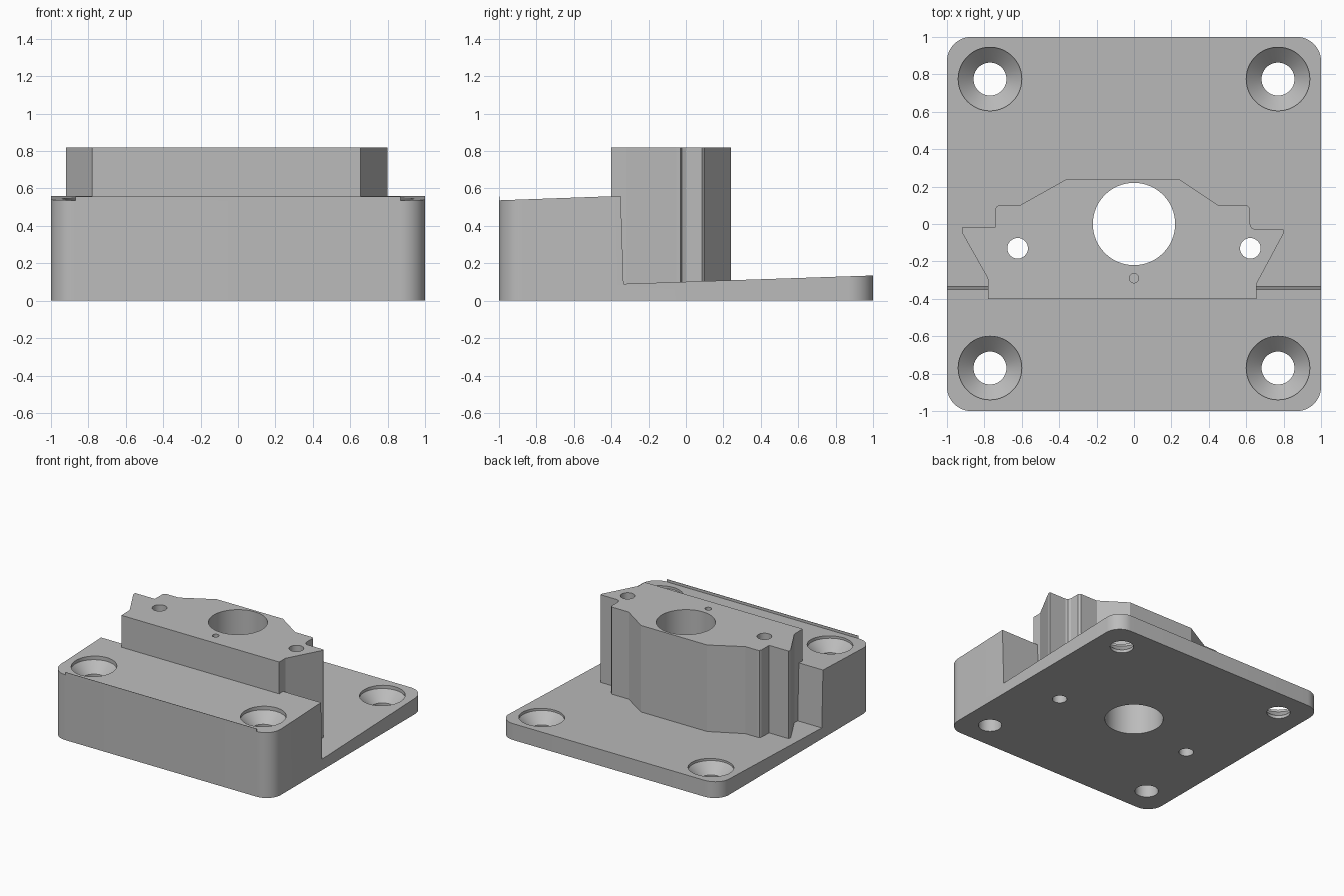
import bpy, bmesh, math
from mathutils import Vector

cube = bpy.data.objects.get("Cube")
if cube:
    bpy.data.objects.remove(cube, do_unlink=True)

grey = bpy.data.materials.new("plain grey")
grey.use_nodes = True
colour = (0.5, 0.5, 0.5, 1)
grey.diffuse_color = colour
grey.node_tree.nodes["Principled BSDF"].inputs["Base Color"].default_value = colour


def prism(name, points, offset):
    """Extrude a planar outline along an offset vector."""
    bm = bmesh.new()
    face = bm.faces.new([bm.verts.new(p) for p in points])
    new = bmesh.ops.extrude_face_region(bm, geom=[face])["geom"]
    verts = [v for v in new if isinstance(v, bmesh.types.BMVert)]
    bmesh.ops.translate(bm, verts=verts, vec=Vector(offset))
    bmesh.ops.recalc_face_normals(bm, faces=bm.faces)
    mesh = bpy.data.meshes.new(name)
    bm.to_mesh(mesh)
    bm.free()
    mesh.materials.append(grey)
    obj = bpy.data.objects.new(name, mesh)
    bpy.context.collection.objects.link(obj)
    return obj


def lathe(name, x, y, profile, sides=64):
    """Solid of revolution from (radius, height) pairs, capped at both ends."""
    bm = bmesh.new()
    rings = [[bm.verts.new((x + r * math.cos(math.tau * i / sides),
                            y + r * math.sin(math.tau * i / sides), z))
              for i in range(sides)] for r, z in profile]
    for low, high in zip(rings, rings[1:]):
        for i in range(sides):
            j = (i + 1) % sides
            bm.faces.new((low[i], low[j], high[j], high[i]))
    bm.faces.new(rings[0][::-1])
    bm.faces.new(rings[-1])
    mesh = bpy.data.meshes.new(name)
    bm.to_mesh(mesh)
    bm.free()
    mesh.materials.append(grey)
    obj = bpy.data.objects.new(name, mesh)
    bpy.context.collection.objects.link(obj)
    return obj


def combine(target, tool, operation):
    """Apply a boolean and discard the tool."""
    tool.hide_render = True
    mod = target.modifiers.new(operation.lower(), "BOOLEAN")
    mod.operation, mod.solver, mod.object = operation, "EXACT", tool
    bpy.context.view_layer.objects.active = target
    bpy.ops.object.modifier_apply(modifier=mod.name)
    bpy.data.objects.remove(tool, do_unlink=True)


# Stepped base: sloping side profile, trimmed to a rounded square
side = [(-1.1, 0), (1.1, 0), (1.1, 0.138), (-0.335, 0.09), (-0.35, 0.56), (-1.1, 0.533)]
base = prism("mounting_base", [(-1.1, y, z) for y, z in side], (2.2, 0, 0))
radius, corner = 0.13, []
for k, (sx, sy) in enumerate([(1, 1), (-1, 1), (-1, -1), (1, -1)]):
    for i in range(13):
        a = math.pi / 2 * (k + i / 12)
        corner.append((sx * (1 - radius) + radius * math.cos(a),
                       sy * (1 - radius) + radius * math.sin(a), -0.2))
combine(base, prism("trim", corner, (0, 0, 1.5)), "INTERSECT")

# Raised block with a keyed outline
outline = [(-0.78, -0.4), (0.655, -0.4), (0.655, -0.32), (0.8, -0.05), (0.8, -0.03),
           (0.65, -0.03), (0.63, -0.022), (0.62, 0), (0.62, 0.085), (0.605, 0.1),
           (0.45, 0.1), (0.24, 0.24), (-0.36, 0.24), (-0.61, 0.1), (-0.72, 0.1),
           (-0.735, 0.094), (-0.742, 0.08), (-0.742, -0.02), (-0.92, -0.02),
           (-0.92, -0.045), (-0.782, -0.29)]
combine(base, prism("raised_block", [(x, y, 0.03) for x, y in outline], (0, 0, 0.79)), "UNION")

# Central bore, two bolt holes and a blind pin hole
for x, y, r, bottom in [(0, 0, 0.22, -0.1), (-0.622, -0.13, 0.055, -0.1),
                        (0.622, -0.13, 0.055, -0.1), (0, -0.29, 0.025, 0.7)]:
    combine(base, lathe("drill", x, y, [(r, bottom), (r, 1)]), "DIFFERENCE")

# Countersunk corner screw holes
for x in (-0.77, 0.77):
    for y, z in ((0.775, 0.025), (-0.77, 0.44)):
        profile = [(0.088, -0.1), (0.088, z), (0.17, z + 0.08), (0.17, 1)]
        combine(base, lathe("countersink", x, y, profile), "DIFFERENCE")

# Thin lip along the front edge
lip = prism("front_lip", [(-0.87, -1, 0.52), (0.87, -1, 0.52),
                          (0.87, -1, 0.558), (-0.87, -1, 0.558)], (0, 0.003, 0))

# Smooth the round walls, keep the edges crisp
bpy.ops.object.select_all(action="DESELECT")
base.select_set(True)
bpy.context.view_layer.objects.active = base
bpy.ops.object.shade_smooth_by_angle(angle=math.radians(20))
